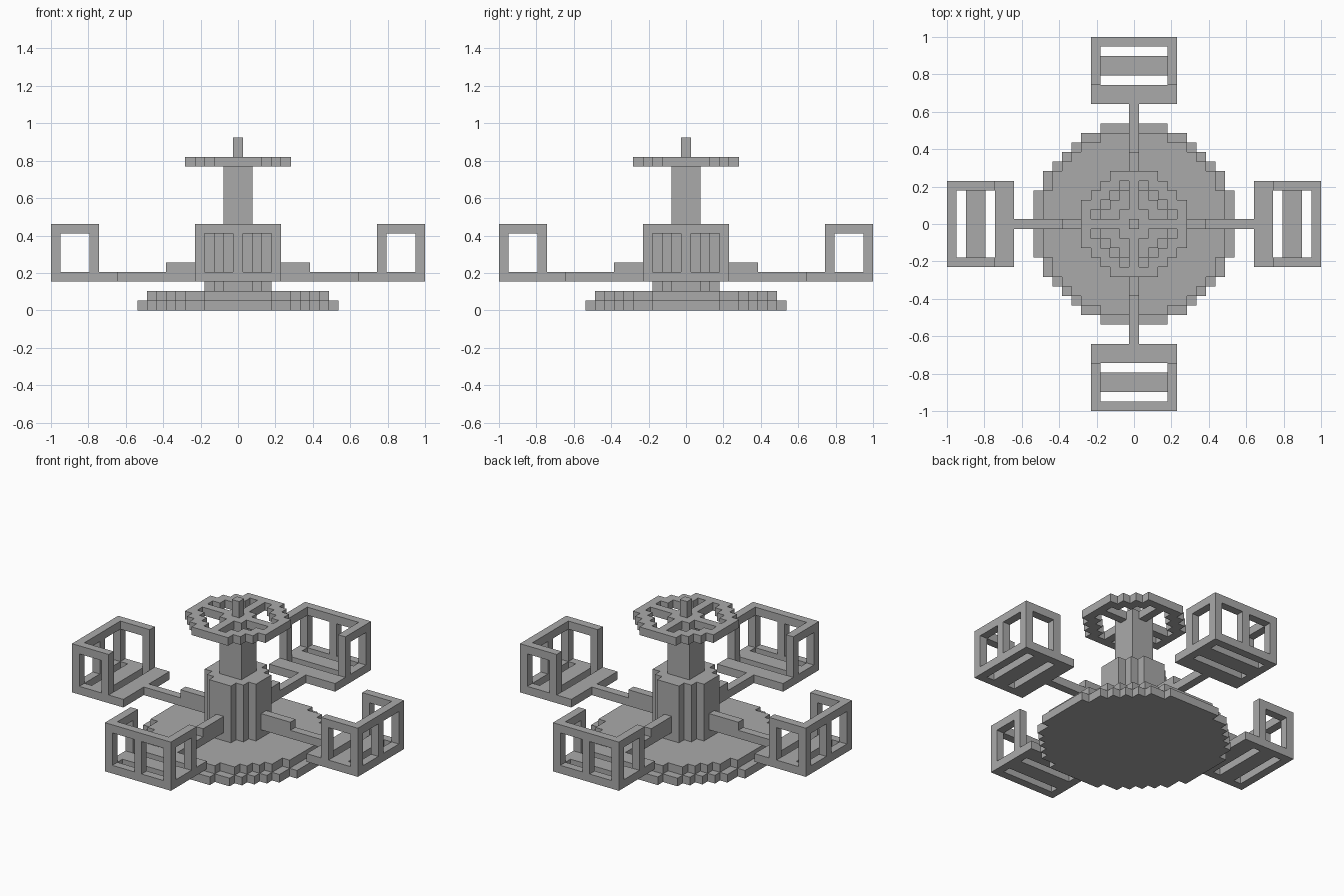
import bpy, bmesh, math
from mathutils import Matrix

if "Cube" in bpy.data.objects:
    bpy.data.objects.remove(bpy.data.objects["Cube"])

V = 2 / 39          # size of one block
SPAN = range(-20, 21)

grey = bpy.data.materials.new("stone_grey")
grey.use_nodes = True
colour = (0.4, 0.4, 0.4, 1)
grey.diffuse_color = colour
grey.node_tree.nodes["Principled BSDF"].inputs["Base Color"].default_value = colour


def add_layer(bm, rule, z0, z1):
    """Fill every block cell that meets the rule, then raise it from z0 to z1."""
    part = bmesh.new()
    for x in SPAN:
        for y in SPAN:
            if rule(x, y):
                corners = ((-.5, -.5), (.5, -.5), (.5, .5), (-.5, .5))
                part.faces.new([part.verts.new(((x + a) * V, (y + b) * V, z0 * V))
                                for a, b in corners])
    bmesh.ops.remove_doubles(part, verts=part.verts, dist=V / 10)
    top = bmesh.ops.extrude_face_region(part, geom=part.faces[:], use_keep_orig=True)
    moved = [v for v in top["geom"] if isinstance(v, bmesh.types.BMVert)]
    bmesh.ops.translate(part, verts=moved, vec=(0, 0, (z1 - z0) * V))
    bmesh.ops.recalc_face_normals(part, faces=part.faces)
    bmesh.ops.dissolve_limit(part, angle_limit=0.01, verts=part.verts, edges=part.edges)
    mesh = bpy.data.meshes.new("layer")
    part.to_mesh(mesh)
    part.free()
    bm.from_mesh(mesh)
    bpy.data.meshes.remove(mesh)


def build(name, layers, turn=0):
    bm = bmesh.new()
    for rule, z0, z1 in layers:
        add_layer(bm, rule, z0, z1)
    bm.transform(Matrix.Rotation(turn, 4, "Z"))
    mesh = bpy.data.meshes.new(name)
    bm.to_mesh(mesh)
    bm.free()
    mesh.materials.append(grey)
    bpy.context.collection.objects.link(bpy.data.objects.new(name, mesh))


def disc(radius):
    return lambda x, y: x * x + y * y <= radius * radius


def square(half):
    return lambda x, y: max(abs(x), abs(y)) <= half


def wheel(x, y):
    a, b = abs(x), abs(y)
    hole = a and b and a + b <= 5 and (a, b) != (1, 1)
    return disc(5.5)(x, y) and not hole


# Stepped round base, central column and pierced wheel with its pin
build("base_plate", [(disc(10.5), 0, 1), (disc(9.5), 1, 2)])
build("column", [(disc(3.5), 2, 9), (square(1), 9, 15)])
build("top_wheel", [(wheel, 15, 16)])
build("top_pin", [(square(0), 16, 18)])


# Arm: long lower beam with a short brace on top
def beam(end):
    return lambda x, y: y == 0 and 4 <= x <= end


# Cage: slotted floor, five posts, and a three-sided top rail
def floor(x, y):
    return 13 <= x <= 19 and abs(y) <= 4 and not (x in (15, 18) and abs(y) <= 3)


def posts(x, y):
    return (x in (15, 19) and abs(y) == 4) or (x == 19 and y == 0)


def rail(x, y):
    return 15 <= x <= 19 and abs(y) <= 4 and (abs(y) == 4 or x == 19)


for i, side in enumerate(("left", "back", "right", "front")):
    angle = i * math.pi / 2
    build(side + "_arm", [(beam(12), 3, 4), (beam(7), 4, 5)], angle)
    build(side + "_cage", [(floor, 3, 4), (posts, 4, 8), (rail, 8, 9)], angle)
